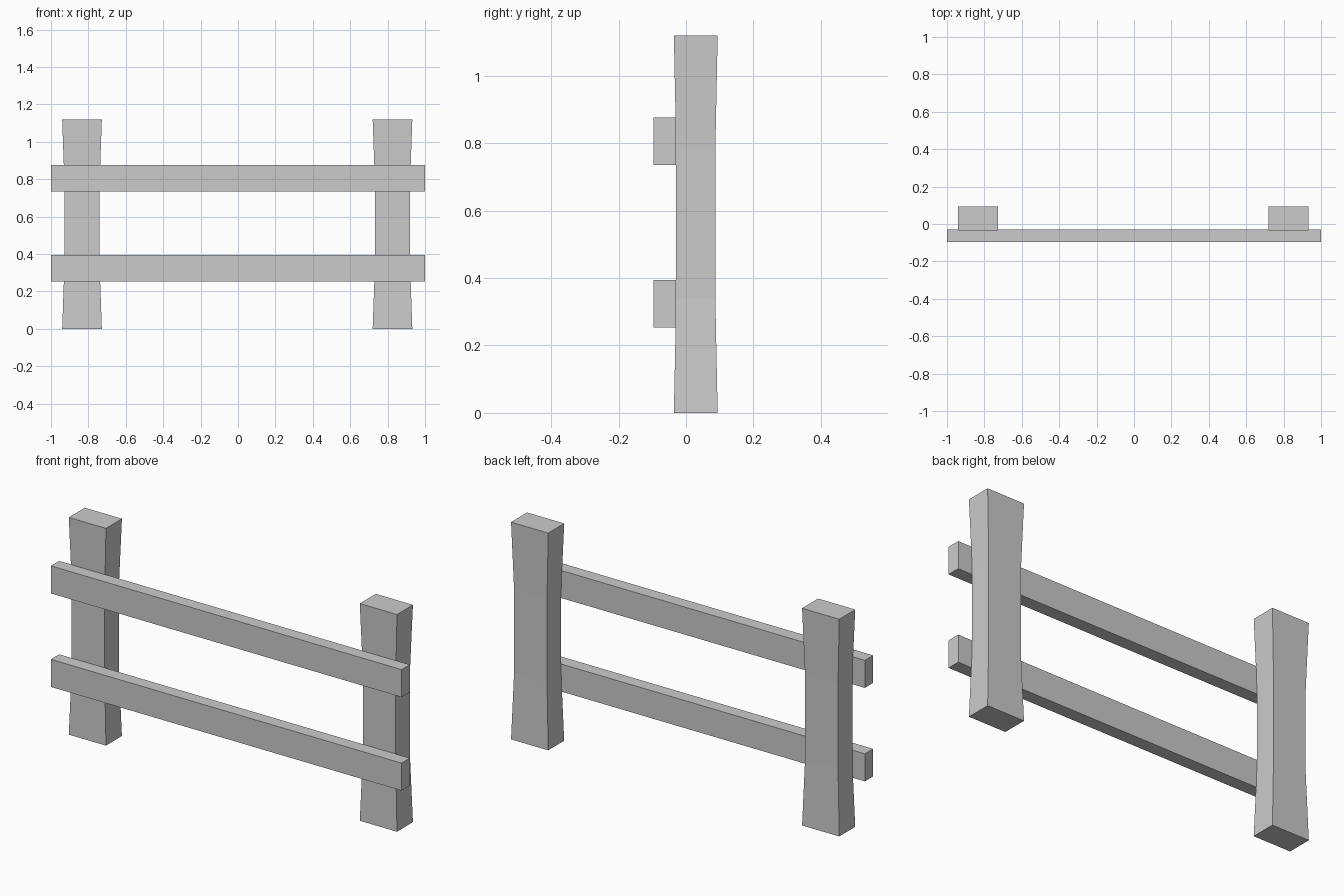
import bpy, bmesh

if "Cube" in bpy.data.objects:
    bpy.data.objects.remove(bpy.data.objects["Cube"])


def make_object(name, bm):
    bmesh.ops.recalc_face_normals(bm, faces=bm.faces)
    mesh = bpy.data.meshes.new(name)
    bm.to_mesh(mesh)
    bm.free()
    obj = bpy.data.objects.new(name, mesh)
    bpy.context.collection.objects.link(obj)
    return obj


def loft(name, cx, cy, sections):
    """Stack rectangular sections (z, half width, half depth) into a solid."""
    bm = bmesh.new()
    rings = [[bm.verts.new((cx + sx * w, cy + sy * d, z))
              for sx, sy in ((-1, -1), (1, -1), (1, 1), (-1, 1))]
             for z, w, d in sections]
    for a, b in zip(rings, rings[1:]):
        for i in range(4):
            j = (i + 1) % 4
            bm.faces.new((a[i], a[j], b[j], b[i]))
    bm.faces.new(rings[0])
    bm.faces.new(rings[-1])
    return make_object(name, bm)


# Posts, slightly waisted between flared ends
post_profile = [(0, 0.106, 0.065), (0.34, 0.094, 0.058),
                (0.78, 0.094, 0.058), (1.12, 0.106, 0.065)]
for name, x in (("left_post", -0.834), ("right_post", 0.826)):
    loft(name, x, 0.029, post_profile)

# Rails fixed to the front of the posts
for name, z in (("lower_rail", 0.253), ("upper_rail", 0.735)):
    loft(name, 0, -0.0625, [(z, 1.0, 0.0335), (z + 0.142, 1.0, 0.0335)])
